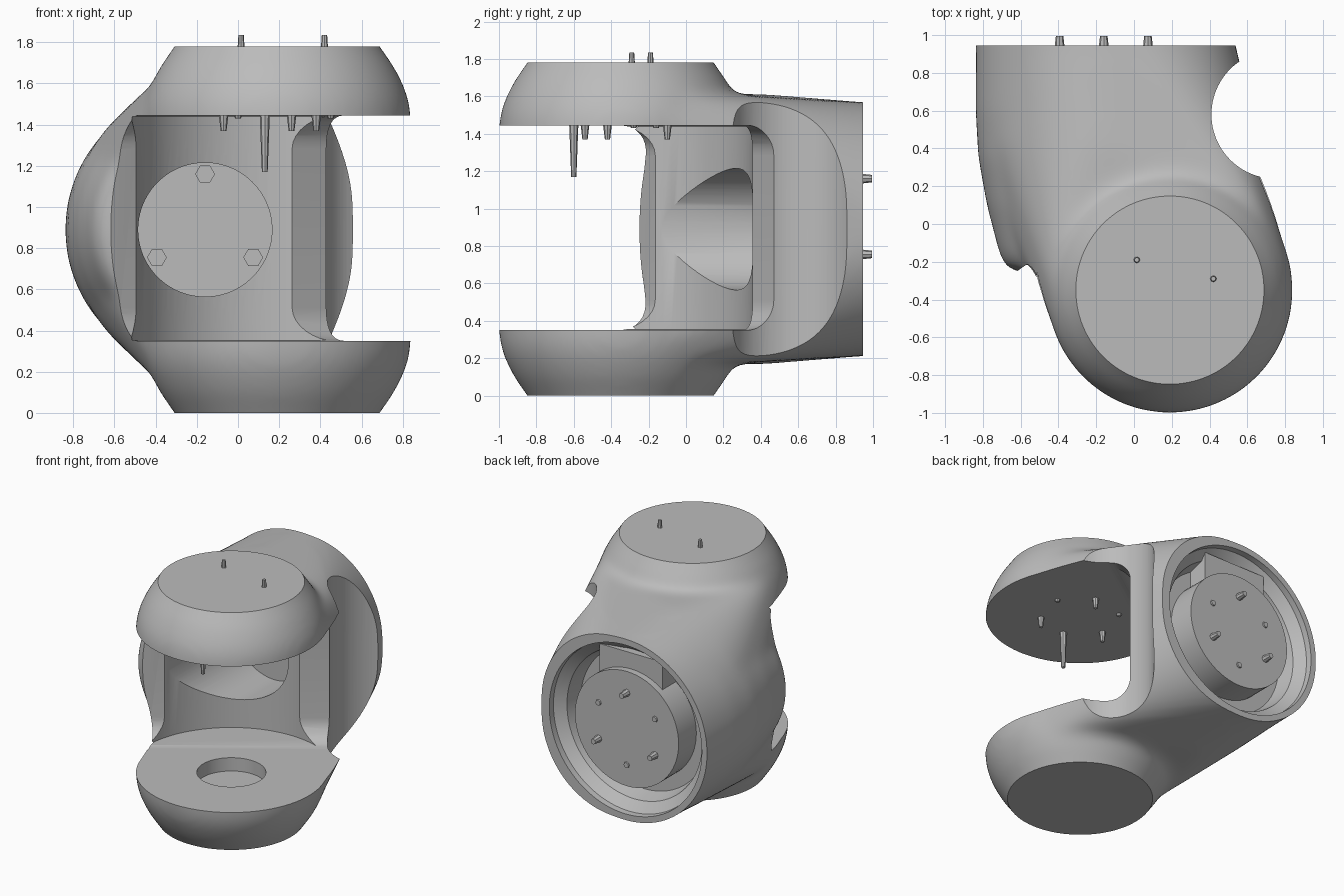
import bpy, bmesh, math
from mathutils import Matrix, Vector

if "Cube" in bpy.data.objects:
    bpy.data.objects.remove(bpy.data.objects["Cube"], do_unlink=True)

grey = bpy.data.materials.new("plain_grey")
grey.use_nodes = True
grey.diffuse_color = (0.5, 0.5, 0.5, 1)
for node in grey.node_tree.nodes:
    if node.type == 'BSDF_PRINCIPLED':
        node.inputs["Base Color"].default_value = (0.5, 0.5, 0.5, 1)

MID = 0.89                      # height of the symmetry plane
YOKE = Vector((0.19, -0.35, 0))  # vertical axis of the fork
BARREL = Vector((-0.16, 0, MID))  # axis of the barrel, along y


def add_object(name, bm):
    bmesh.ops.recalc_face_normals(bm, faces=bm.faces)
    mesh = bpy.data.meshes.new(name)
    bm.to_mesh(mesh)
    bm.free()
    mesh.materials.append(grey)
    ob = bpy.data.objects.new(name, mesh)
    bpy.context.collection.objects.link(ob)
    return ob


def circle(centre, rx, ry, h, axis, sides=96):
    """Points of an ellipse around a vertical (Z) or horizontal (Y) axis."""
    points = []
    for i in range(sides):
        a = math.tau * i / sides
        u, v = rx * math.cos(a), ry * math.sin(a)
        points.append(centre + (Vector((u, v, h)) if axis == 'Z' else Vector((u, h, v))))
    return points


def lathe(name, profile, centre, axis='Z', sides=96):
    """Closed solid of revolution from (radius, position) pairs."""
    bm = bmesh.new()
    rings = [[bm.verts.new(p) for p in circle(centre, r, r, h, axis, sides)] for r, h in profile]
    for low, high in zip(rings, rings[1:]):
        for i in range(sides):
            j = (i + 1) % sides
            bm.faces.new((low[i], low[j], high[j], high[i]))
    bm.faces.new(rings[0])
    bm.faces.new(rings[-1])
    return add_object(name, bm)


def hull(name, points):
    bm = bmesh.new()
    for p in points:
        bm.verts.new(p)
    result = bmesh.ops.convex_hull(bm, input=bm.verts)
    spare = [g for g in result["geom_interior"] if isinstance(g, bmesh.types.BMVert)]
    bmesh.ops.delete(bm, geom=spare, context='VERTS')
    return add_object(name, bm)


def box(name, low, high):
    low, high = Vector(low), Vector(high)
    bm = bmesh.new()
    bmesh.ops.create_cube(bm, size=1)
    bmesh.ops.scale(bm, vec=high - low, verts=bm.verts)
    bmesh.ops.translate(bm, vec=(low + high) / 2, verts=bm.verts)
    return add_object(name, bm)


def activate(ob):
    bpy.ops.object.select_all(action='DESELECT')
    ob.select_set(True)
    bpy.context.view_layer.objects.active = ob


def apply_modifier(ob, kind, **settings):
    mod = ob.modifiers.new(kind, kind)
    for key, value in settings.items():
        setattr(mod, key, value)
    activate(ob)
    bpy.ops.object.modifier_apply(modifier=mod.name)


def combine(ob, other, operation):
    apply_modifier(ob, 'BOOLEAN', operation=operation, object=other, solver='EXACT')
    bpy.data.objects.remove(other, do_unlink=True)


def smooth(ob):
    activate(ob)
    bpy.ops.object.shade_smooth_by_angle(angle=math.radians(32))


# Outer body: domed column, barrel and the neck between them, blended, then trimmed flat
dome = [(0.42, -0.12), (0.50, 0.0), (0.57, 0.1), (0.62, 0.2), (0.645, 0.28), (0.652, 0.36)]
column = dome + [(r, 2 * MID - z) for r, z in reversed(dome)]
body = lathe("yoke_body", column, YOKE)
barrel = lathe("barrel", [(0.35, -0.27), (0.51, -0.24), (0.55, -0.17), (0.62, 0.1), (0.665, 0.35),
                          (0.68, 0.6), (0.677, 1.08)], BARREL, 'Y')
combine(body, barrel, 'UNION')
neck_points = []
for r, h in [(0.60, 0.72), (0.64, 0.62)]:
    for z in (MID - h, MID + h):
        neck_points += circle(YOKE, r, r, z, 'Z')
for rx, rz, y in [(0.61, 0.715, 0.2), (0.655, 0.722, 0.42), (0.67, 0.67, 1.06)]:
    neck_points += circle(BARREL, rx, rz, y, 'Y')
combine(body, hull("neck", neck_points), 'UNION')
apply_modifier(body, 'REMESH', mode='VOXEL', voxel_size=0.025)
apply_modifier(body, 'SMOOTH', factor=0.5, iterations=30)
combine(body, box("trim", (-2, -2, 0), (2, 0.945, 2 * MID)), 'INTERSECT')

# Round cavity between the two discs
combine(body, lathe("cavity", [(0.71, 0.355), (0.71, 1.44)], YOKE), 'DIFFERENCE')

# Open side of the fork, with rounded inner corners
slot = box("slot", (-1.6, -2, 0.35), (1.6, 0, 1.445))
bm = bmesh.new()
bm.from_mesh(slot.data)
inner = [e for e in bm.edges
         if all(abs(v.co.y) < 0.001 for v in e.verts) and abs(e.verts[0].co.z - e.verts[1].co.z) < 0.001]
bmesh.ops.bevel(bm, geom=inner, offset=0.16, segments=8, profile=0.5, affect='EDGES')
bm.transform(Matrix.Translation((0.4, 0.45, 0)) @ Matrix.Rotation(math.atan2(0.7, 1.02), 4, 'Z'))
bm.to_mesh(slot.data)
bm.free()
combine(body, slot, 'DIFFERENCE')

# Side scoop, front bore, rear recess and round pocket in the lower disc
combine(body, lathe("scoop", [(0.34, -0.5), (0.34, 2.5)], Vector((0.75, 0.58, 0))), 'DIFFERENCE')
combine(body, lathe("front_bore", [(0.325, -0.5), (0.325, 0.66)], BARREL, 'Y'), 'DIFFERENCE')
combine(body, lathe("recess", [(0.53, 0.72), (0.56, 0.84), (0.63, 0.9), (0.65, 1.2)], BARREL, 'Y'),
        'DIFFERENCE')
combine(body, lathe("pocket", [(0.235, 0.25), (0.235, 0.6)], YOKE), 'DIFFERENCE')
smooth(body)

# Rear hub and the connector block above it
hub = lathe("rear_hub", [(0.43, 0.70), (0.43, 0.93)], BARREL, 'Y', 64)
smooth(hub)
box("connector_block", (-0.42, 0.70, 1.17), (0.10, 0.88, 1.44))

# Six screws on the hub, three of them standing proud; hex heads inside the bore
for i in range(6):
    a = math.radians(90 + 60 * i)
    spot = BARREL + Vector((0.27 * math.cos(a), 0, 0.27 * math.sin(a)))
    end = 0.995 if i % 2 == 0 else 0.94
    lathe(f"hub_screw_{i}", [(0.03, 0.9), (0.02, end)], spot, 'Y', 8)
    if i % 2 == 0:
        lathe(f"hex_head_{i}", [(0.048, 0.63), (0.048, 0.68)], spot, 'Y', 6)

# Pins under the upper disc, one of them long and two nearly flush
for i, (x, y, z) in enumerate([(-0.07, -0.42, 1.37), (0.26, -0.10, 1.37), (0.38, -0.54, 1.37),
                               (0.13, -0.60, 1.17), (0.0, -0.16, 1.43), (0.45, -0.28, 1.43)]):
    lathe(f"lower_pin_{i}", [(0.014, z), (0.025, 1.46)], Vector((x, y, 0)), 'Z', 8)

# Pins on top
for i, (x, y) in enumerate([(0.015, -0.19), (0.42, -0.29)]):
    lathe(f"top_pin_{i}", [(0.018, 1.76), (0.013, 1.835)], Vector((x, y, 0)), 'Z', 8)
